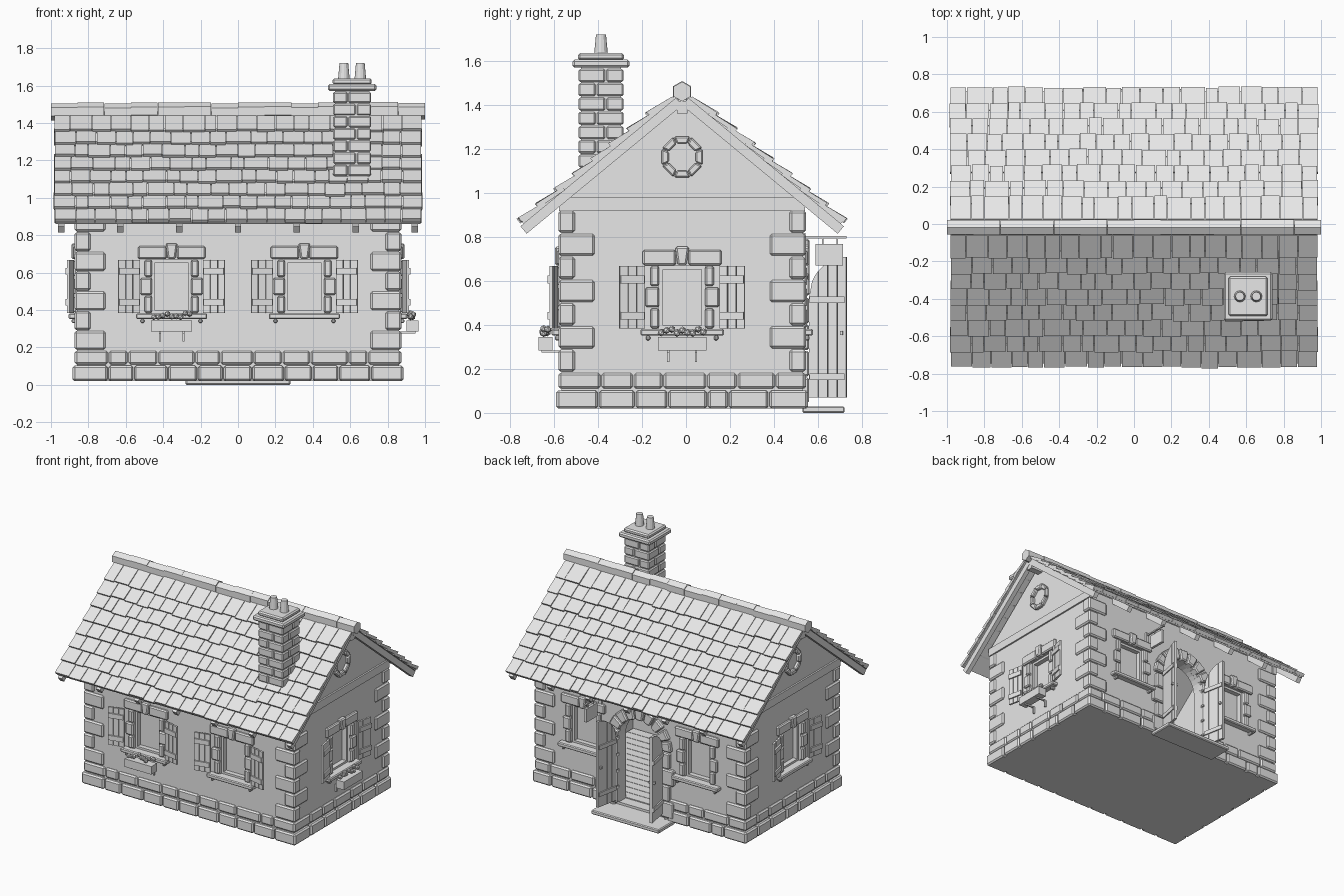
import bpy, bmesh, math, random
from mathutils import Matrix, Vector

if "Cube" in bpy.data.objects:
    bpy.data.objects.remove(bpy.data.objects["Cube"])

random.seed(4)
CY, HX, HY = -0.0175, 0.86, 0.55          # house centre in y, wall half sizes
T, I = Matrix.Translation, Matrix.Identity(4)
R = lambda deg, axis: Matrix.Rotation(math.radians(deg), 4, axis)
grey = bpy.data.materials.new("plain_grey")
grey.diffuse_color = (0.8, 0.8, 0.8, 1)
grey.use_nodes = True
grey.node_tree.nodes["Principled BSDF"].inputs["Base Color"].default_value = grey.diffuse_color
parts = {}


def prism(name, M, poly, a, b, axis='Y'):
    """Extrude a 2D polygon between a and b along the local axis."""
    bm = parts.setdefault(name, bmesh.new())
    put = (lambda p, d: (p[0], d, p[1])) if axis == 'Y' else (lambda p, d: (d, p[0], p[1]))
    lo, hi = ([bm.verts.new(M @ Vector(put(p, d))) for p in poly] for d in (a, b))
    bm.faces.new(lo)
    bm.faces.new(hi[::-1])
    for i in range(len(poly)):
        j = (i + 1) % len(poly)
        bm.faces.new((lo[i], lo[j], hi[j], hi[i]))


def box(name, M, x0, x1, y0, y1, z0, z1):
    prism(name, M, [(x0, z0), (x1, z0), (x1, z1), (x0, z1)], y0, y1)


def ring(name, M, cx, cz, r0, r1, start, end, n, y0, y1):
    """Wedge stones around an arc."""
    for i in range(n):
        a0 = math.radians(start + (end - start) * i / n) + 0.025
        a1 = math.radians(start + (end - start) * (i + 1) / n) - 0.025
        pts = [(r0, a0), (r1, a0), (r1, a1), (r0, a1)]
        prism(name, M, [(cx + r * math.cos(a), cz + r * math.sin(a)) for r, a in pts], y0, y1)


def cone(name, M, r0, r1, h, n=12):
    bm = parts.setdefault(name, bmesh.new())
    bmesh.ops.create_cone(bm, cap_ends=True, segments=n, radius1=r0, radius2=r1,
                          depth=h, matrix=M @ T((0, 0, h / 2)))


# Wall frames: local x along the wall, -y outward, z up
FRONT = T((0, CY - HY, 0))
RIGHT = T((HX, CY, 0)) @ R(90, 'Z')
BACK = T((0, CY + HY, 0)) @ R(180, 'Z')
LEFT = T((-HX, CY, 0)) @ R(-90, 'Z')


def window(W, u, shutters, planter):
    M = W @ T((u, 0, 0))
    box("window_cutter", M, -0.105, 0.105, -0.05, 0.05, 0.38, 0.67)
    # sash frame
    for s in (-1, 1):
        box("window_frames", M, s * 0.105, s * 0.088, 0.015, 0.05, 0.38, 0.67)
    for z in (0.38, 0.653):
        box("window_frames", M, -0.088, 0.088, 0.015, 0.05, z, z + 0.017)
    # stone surround
    for s in (-1, 1):
        box("window_stones", M, s * 0.028, s * 0.18, -0.02, 0.03, 0.672, 0.742)
        for i, w in enumerate((0.145, 0.168, 0.145)):
            box("window_stones", M, s * 0.105, s * w, -0.018, 0.03, 0.385 + i * 0.096, 0.476 + i * 0.096)
        box("window_sills", M, s * 0.145, s * 0.165, -0.03, 0.01, 0.33, 0.352)
    prism("window_stones", M, [(-0.02, 0.672), (0.02, 0.672), (0.032, 0.757), (-0.032, 0.757)], -0.03, 0.03)
    box("window_sills", M, -0.19, 0.19, -0.045, 0.03, 0.352, 0.382)
    if shutters:
        for s in (-1, 1):
            S = M @ Matrix.Diagonal((s, 1, 1, 1)) @ T((0.172, -0.016, 0)) @ R(-12, 'Z')
            for i in range(3):
                box("shutters", S, i * 0.04, i * 0.04 + 0.037, -0.014, 0, 0.385, 0.668)
            for z in (0.425, 0.59):
                box("shutters", S, 0.004, 0.114, -0.024, -0.012, z, z + 0.035)
    if planter:
        box("planters", M, -0.11, 0.11, -0.105, -0.04, 0.285, 0.345)
        for s in (-1, 1):
            box("planter_brackets", M, s * 0.058, s * 0.068, -0.09, 0, 0.275, 0.285)
            box("planter_brackets", M, s * 0.058, s * 0.068, -0.014, 0, 0.232, 0.285)
        bm = parts.setdefault("flowers", bmesh.new())
        for i in range(9):
            p = (-0.095 + i * 0.024, -0.072 + random.uniform(-0.015, 0.015), random.uniform(0.36, 0.385))
            bmesh.ops.create_icosphere(bm, subdivisions=1, radius=0.017, matrix=M @ T(p))


for W, u, sh, pl in ((FRONT, -0.355, 1, 1), (FRONT, 0.355, 1, 0), (RIGHT, 0, 1, 1), (LEFT, 0, 1, 0),
                     (BACK, -0.47, 0, 0), (BACK, 0.47, 0, 0)):
    window(W, u, sh, pl)

# Walls, room and doorway
C = T((0, CY, 0))
gable = lambda h, z0, ze, za: [(-h, z0), (h, z0), (h, ze), (0, za), (-h, ze)]
prism("walls", C, gable(HY, 0.02, 0.985, 1.44), -HX, HX, 'X')
prism("room_cutter", C, gable(HY - 0.08, 0.04, 0.95, 1.34), -HX + 0.08, HX - 0.08, 'X')
DR, DS = 0.18, 0.53                       # door half width and spring height
arc = [(DR * math.cos(math.pi * i / 16), DS + DR * math.sin(math.pi * i / 16)) for i in range(17)]
prism("door_cutter", BACK, [(-DR, 0.045), (DR, 0.045)] + arc, -0.1, 0.12)
for i in range(13):                       # floor boards
    y = -0.46 + i * 0.072
    box("floor_boards", C, -0.77, 0.77, y, y + 0.068, 0.035, 0.052)

# Foundation courses
for W, L in ((FRONT, HX), (BACK, HX), (RIGHT, HY), (LEFT, HY)):
    for z0, z1, out in ((0.02, 0.103, 0.024), (0.11, 0.182, 0.014)):
        n = round(2 * L / 0.155)
        e = L + out
        cuts = [-e] + [-e + 2 * e * (i + random.uniform(-0.22, 0.22)) / n for i in range(1, n)] + [e]
        for a, b in zip(cuts, cuts[1:]):
            spans = [(a, min(b, -0.2)), (max(a, 0.2), b)] if W is BACK else [(a, b)]
            for p, q in spans:
                if q - p > 0.02:
                    box("foundation_stones", W, p + 0.003, q - 0.003, -out, 0.03, z0, z1)

# Corner stones, alternately long on each side
for sx in (-1, 1):
    for sy in (-1, 1):
        for i in range(7):
            lx, ly = ((0.165, 0.075), (0.085, 0.165))[i % 2]
            z = 0.188 + i * 0.1055
            box("corner_stones", C, sx * (HX + 0.014 - lx), sx * (HX + 0.014),
                sy * (HY + 0.014 - ly), sy * (HY + 0.014), z, z + 0.1)

# Gable beams, round windows and ridge beam ends
for W in (RIGHT, LEFT):
    box("gable_beams", W, -0.56, 0.56, -0.012, 0.02, 0.92, 0.98)
    ring("round_window_stones", W, 0, 1.165, 0.065, 0.1, 22.5, 382.5, 8, -0.022, 0.02)
    box("ridge_beam", W, -0.024, 0.024, -0.1, 0.05, 1.362, 1.42)

# Roof: slope frame has x along the ridge, y down the slope, z out of the roof
ang = math.atan(0.825)
for s in (1, -1):
    S = T((0, CY, 1.40)) @ Matrix.Diagonal((1, s, 1, 1)) @ Matrix.Rotation(-ang, 4, 'X')
    box("roof_boards", S, -0.975, 0.975, -0.03, 0.9, 0.043, 0.054)
    for i in range(7):
        x = (i - 3) * 0.315
        box("rafters", S, x - 0.017, x + 0.017, 0.0 if i in (0, 6) else 0.6, 0.918, 0, 0.044)
    for k in range(8):
        low = 0.905 - k * 0.108
        e = 0.985 + random.uniform(-0.006, 0.006)
        n = 19 + k % 2
        cuts = [-e] + [-e + 2 * e * (i + random.uniform(-0.2, 0.2)) / n for i in range(1, n)] + [e]
        for a, b in zip(cuts, cuts[1:]):
            j, h = random.uniform(-0.006, 0.006), random.uniform(-0.002, 0.003)
            prism("roof_tiles", S, [(low - 0.14, 0.042), (low + j, 0.055), (low + j, 0.079 + h),
                                    (low - 0.14, 0.06)], a + 0.002, b - 0.002, 'X')
for i in range(14):
    x = -1 + i / 7
    M = T((0, CY, 1.462 + random.uniform(-0.004, 0.004)))
    r = 0.044 + random.uniform(0, 0.003)
    hexa = [(r * math.sin(a * math.pi / 3), r * math.cos(a * math.pi / 3)) for a in range(6)]
    prism("ridge_tiles", M, hexa, x, x + 1 / 7 - 0.001, 'X')

# Chimney
K = T((0.61, -0.387, 0))
box("chimney_core", K, -0.092, 0.092, -0.092, 0.092, 1.0, 1.58)
for i in range(8):
    z, o = 1.052 + i * 0.065, (0.022, -0.022)[i % 2]
    for x0, x1 in ((-0.102, o - 0.003), (o + 0.003, 0.102)):
        for y0, y1 in ((-0.102, -o - 0.003), (-o + 0.003, 0.102)):
            box("chimney_bricks", K, x0, x1, y0, y1, z, z + 0.059)
box("chimney_cap", K, -0.13, 0.13, -0.13, 0.13, 1.572, 1.608)
box("chimney_cap", K, -0.105, 0.105, -0.105, 0.105, 1.606, 1.638)
for x in (-0.044, 0.044):
    cone("chimney_pots", K @ T((x, 0, 1.635)), 0.031, 0.023, 0.087)

# Door surround, step and open leaves
ring("door_arch", BACK, 0, DS, DR, 0.265, 0, 180, 9, -0.03, 0.04)
for s in (-1, 1):
    for i, w in enumerate((0.285, 0.25, 0.285, 0.25)):
        z = 0.045 + i * 0.121
        box("door_arch", BACK, s * DR, s * w, -0.028, 0.04, z, z + 0.116)
    D = BACK @ Matrix.Diagonal((s, 1, 1, 1)) @ T((DR, -0.032, 0)) @ R(-79, 'Z')
    top = lambda u: DS + math.sqrt(max(0, DR ** 2 - (DR - u) ** 2))
    for i in range(4):
        us = [i * 0.0435 + t * 0.0137 for t in range(4)]
        prism("door_leaves", D, [(us[0], 0.07), (us[-1], 0.07)] + [(u, top(u)) for u in us[::-1]], 0, 0.02)
    for z in (0.15, 0.5):
        box("door_battens", D, 0.004, 0.165, -0.008, 0.028, z, z + 0.03)
    box("door_handles", D, 0.145, 0.158, -0.014, 0.034, 0.355, 0.372)
box("door_step", I, -0.28, 0.28, 0.53, 0.722, 0, 0.03)

# Hanging sign
G = T((0.33, 0, 0))
box("sign_bracket", G, -0.006, 0.006, 0.53, 0.73, 0.795, 0.805)
box("sign_bracket", G, -0.012, 0.012, 0.53, 0.545, 0.71, 0.82)
for y in (0.62, 0.685):
    box("sign_bracket", G, -0.003, 0.003, y, y + 0.006, 0.76, 0.8)
box("sign_board", G, -0.01, 0.01, 0.59, 0.715, 0.67, 0.77)

# Turn the parts into objects
BEVEL = {"window_stones": 0.008, "foundation_stones": 0.01, "corner_stones": 0.01, "door_arch": 0.008,
         "chimney_bricks": 0.007, "chimney_cap": 0.009, "round_window_stones": 0.006,
         "window_sills": 0.006, "door_step": 0.006}
objs = {}
for name, bm in parts.items():
    bmesh.ops.recalc_face_normals(bm, faces=bm.faces)
    me = bpy.data.meshes.new(name)
    bm.to_mesh(me)
    bm.free()
    me.materials.append(grey)
    ob = objs[name] = bpy.data.objects.new(name, me)
    bpy.context.collection.objects.link(ob)
    if name in BEVEL:
        mod = ob.modifiers.new("bevel", 'BEVEL')
        mod.width, mod.segments = BEVEL[name], 1

# Hollow the walls and cut the openings
for key in ("room_cutter", "door_cutter", "window_cutter"):
    mod = objs["walls"].modifiers.new(key, 'BOOLEAN')
    mod.operation, mod.solver, mod.object = 'DIFFERENCE', 'EXACT', objs[key]
    objs[key].hide_render = True
    objs[key].display_type = 'WIRE'
